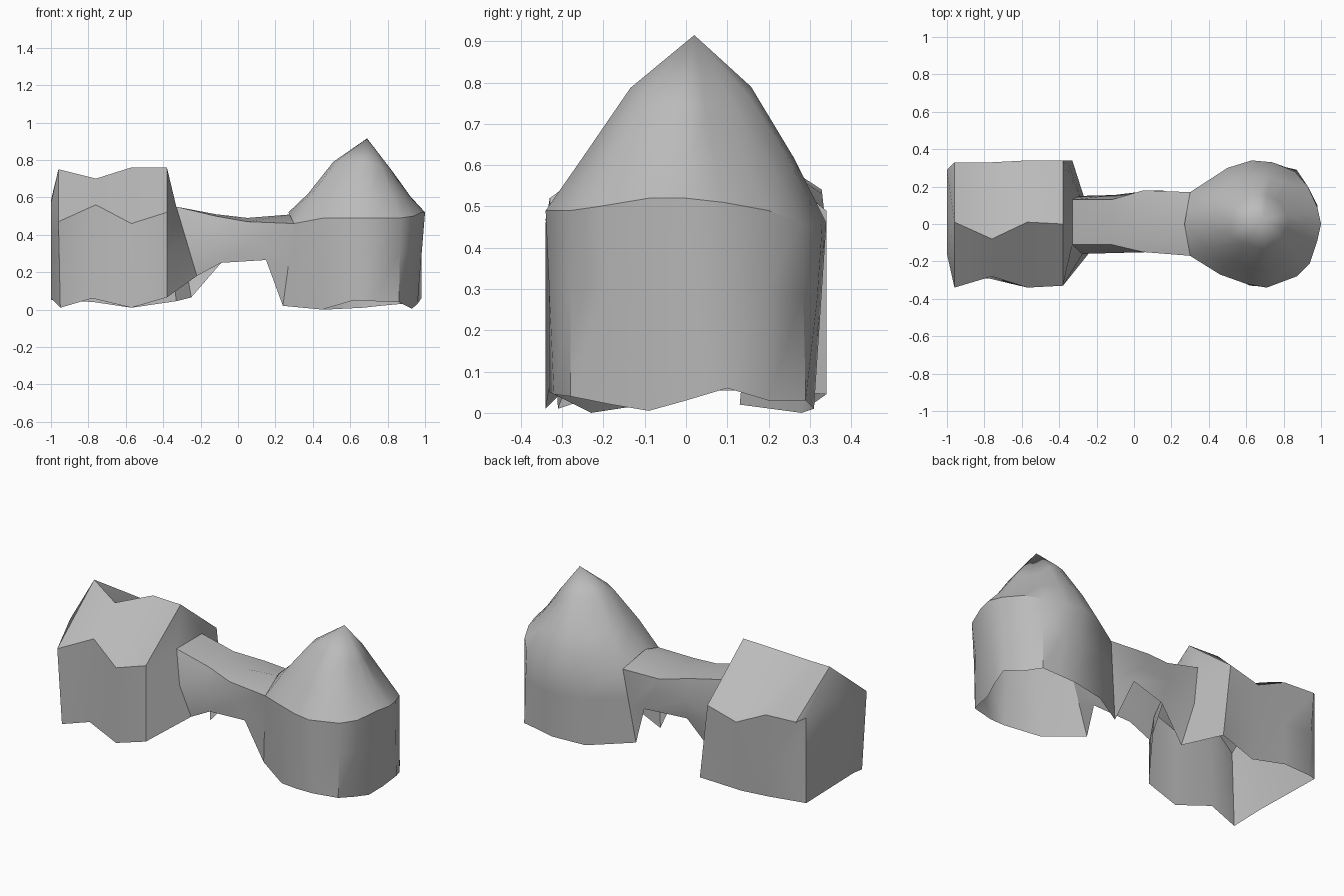
import bpy
import bmesh
from mathutils import Vector

default_cube = bpy.data.objects.get("Cube")
if default_cube:
    bpy.data.objects.remove(default_cube, do_unlink=True)

stone = bpy.data.materials.new("stone_grey")
stone.use_nodes = True
grey = (0.5, 0.5, 0.5, 1)
stone.diffuse_color = grey
stone.node_tree.nodes["Principled BSDF"].inputs["Base Color"].default_value = grey


def finish(name, bm):
    """Turn a shell into a softly shaded object."""
    bmesh.ops.recalc_face_normals(bm, faces=bm.faces)
    mesh = bpy.data.meshes.new(name)
    bm.to_mesh(mesh)
    bm.free()
    mesh.materials.append(stone)
    part = bpy.data.objects.new(name, mesh)
    bpy.context.collection.objects.link(part)
    bpy.ops.object.select_all(action="DESELECT")
    part.select_set(True)
    bpy.context.view_layer.objects.active = part
    bpy.ops.object.shade_smooth_by_angle(angle=0.6)


def skin(bm, rows, closed=False):
    """Join neighbouring rows of vertices with quads."""
    for low, high in zip(rows, rows[1:]):
        count = len(low)
        for i in range(count if closed else count - 1):
            j = (i + 1) % count
            bm.faces.new((low[i], low[j], high[j], high[i]))


def arch(bm, x, front_eave, ridge, back_eave, front_foot, back_foot, bulge=0):
    """One open-bottomed cross-section; the walls may bulge halfway up.
    Eaves and ridge are (y, z) at x, feet are full points."""
    front, top, back = [Vector((x, *p)) for p in (front_eave, ridge, back_eave)]
    foot_a, foot_b = Vector(front_foot), Vector(back_foot)
    out = Vector((0, bulge, 0))
    points = [foot_a, foot_a.lerp(front, .5) - out, front, top,
              back, foot_b.lerp(back, .5) + out, foot_b]
    return [bm.verts.new(p) for p in points]


# Stations along the house and the bridge
neck = (-.33, (-.11, .55), (-.01, .55), (.13, .55),
        (-.22, -.13, .18), (-.25, .09, .065), .04)
house_stations = [
    (-1, (-.16, .57), (.05, .585), (.29, .56),
     (-1, -.16, .06), (-1, .29, .05)),
    (-.96, (-.34, .47), (.01, .75), (.33, .54),
     (-.95, -.31, .01), (-.95, .30, .05)),
    (-.76, (-.28, .56), (-.08, .70), (.33, .53),
     (-.78, -.29, .06), (-.77, .32, .04)),
    (-.57, (-.34, .46), (.01, .76), (.34, .44),
     (-.57, -.34, .01), (-.57, .29, .01)),
    (-.38, (-.33, .52), (0, .76), (.34, .49),
     (-.38, -.33, .065), (-.33, .34, .045)),
    neck,
]
bridge_stations = [
    neck,
    (-.12, (-.11, .50), (0, .51), (.13, .50),
     (-.09, -.14, .25), (-.09, .12, .25), .03),
    (.05, (-.15, .47), (0, .49), (.18, .47),
     (.15, -.15, .265), (.15, .18, .265)),
    (.30, (-.17, .46), (0, .51), (.17, .46),
     (.24, -.10, .02), (.24, .13, .02)),
]

# House with a bowed end wall
shell = bmesh.new()
sections = [arch(shell, *s) for s in house_stations]
skin(shell, sections)
shell.faces.new(sections[0])
finish("house", shell)

# Bridge
shell = bmesh.new()
skin(shell, [arch(shell, *s) for s in bridge_stations])
finish("bridge", shell)

# Tower eaves and matching feet; the first and last points meet the bridge
eaves = [
    (.30, -.17, .46), (.46, -.27, .49), (.60, -.32, .49), (.71, -.34, .49),
    (.87, -.28, .49), (.94, -.21, .50), (.98, -.09, .52), (1, 0, .52),
    (.98, .09, .51), (.93, .20, .49), (.86, .28, .46), (.74, .33, .45),
    (.63, .34, .46), (.50, .30, .46), (.30, .17, .46),
]
feet = [
    (.24, -.10, .02), (.45, -.23, 0), (.62, -.33, .05), (.72, -.32, .045),
    (.86, -.28, .04), (.90, -.18, .02), (.93, -.09, .005), (.96, 0, .03),
    (.98, .10, .06), (.93, .20, .03), (.87, .29, .03), (.76, .30, .02),
    (.67, .31, .01), (.47, .28, 0), (.24, .13, .02),
]
peak = Vector((.69, .02, .915))
shell = bmesh.new()
feet_row = [shell.verts.new(p) for p in feet]
middle_row = []
for foot, eave in zip(feet, eaves):
    spot = Vector(foot).lerp(Vector(eave), .6)
    middle_row.append(shell.verts.new(spot))
eave_row = [shell.verts.new(p) for p in eaves]
skin(shell, [feet_row, middle_row, eave_row])

# Pointed dome, flattened towards its far back corner
inner_point = shell.verts.new((.27, 0, .52))
rim = eave_row + [inner_point]
dome_rows = [rim]
for scale, height in ((.75, .62), (.43, .79)):
    row = []
    for v in rim:
        spot = peak.lerp(v.co, scale)
        out_x = max(0, spot.x - peak.x)
        out_y = max(0, spot.y - peak.y)
        drop = out_x * (1.1 + 18 * out_y) * (1 - scale) ** 2
        row.append(shell.verts.new((spot.x, spot.y, height - drop)))
    dome_rows.append(row)
skin(shell, dome_rows, closed=True)
tip = shell.verts.new(peak)
top_row = dome_rows[-1]
for i, v in enumerate(top_row):
    shell.faces.new((v, top_row[(i + 1) % len(top_row)], tip))
finish("tower", shell)
